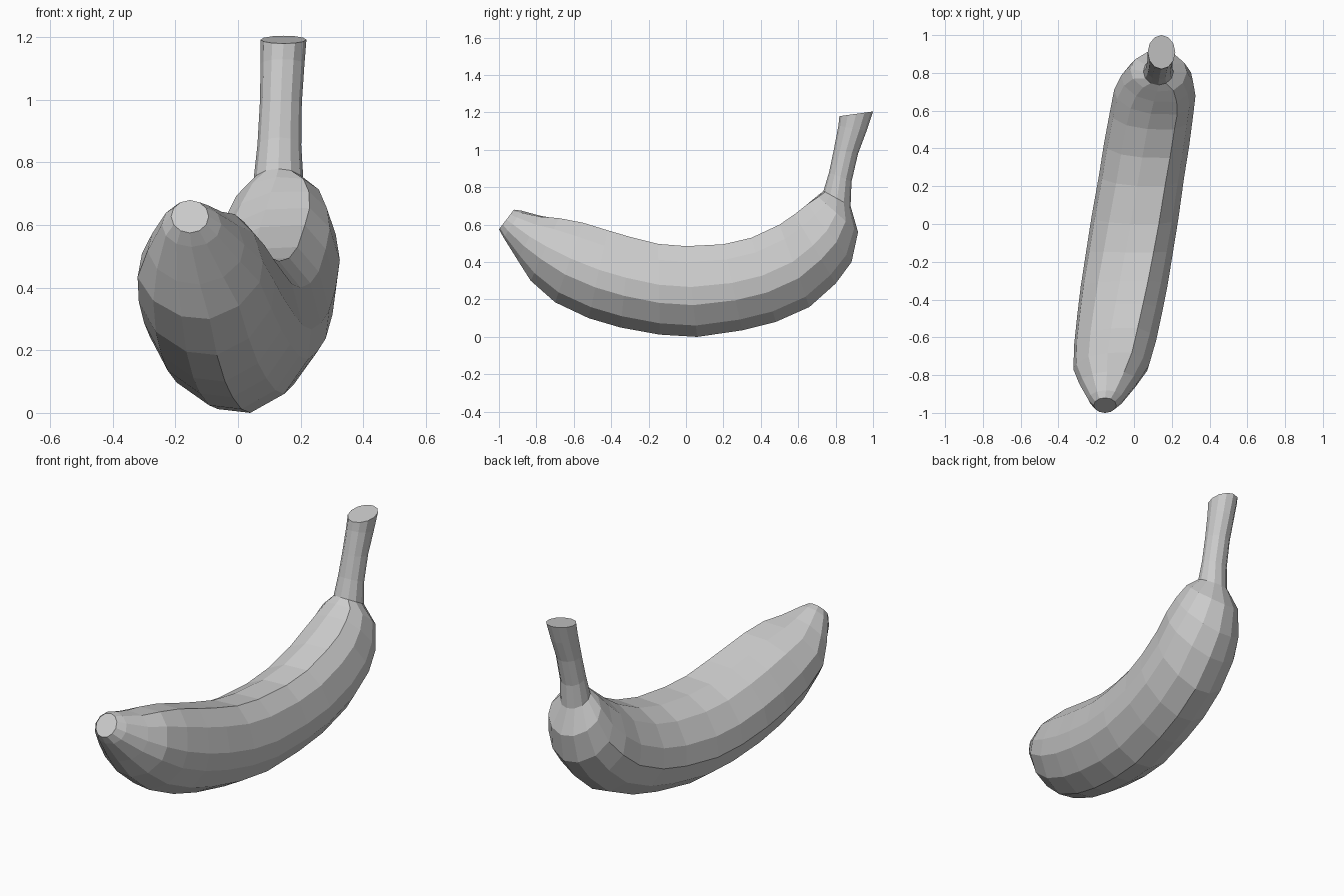
import bpy
import bmesh
import math
from mathutils import Vector

cube = bpy.data.objects.get("Cube")
if cube:
    bpy.data.objects.remove(cube, do_unlink=True)

# Single peel colour
peel = bpy.data.materials.new("grey_peel")
peel.use_nodes = True
colour = (0.6, 0.6, 0.6, 1.0)
peel.diffuse_color = colour
peel.node_tree.nodes["Principled BSDF"].inputs["Base Color"].default_value = colour

# Lengthwise rings: inner-curve y, z, outer-curve y, z, half width
RINGS = [
    (-.92, .68, -1, .575, .06), (-.88, .675, -.975, .53, .095),
    (-.78, .65, -.9, .41, .155), (-.68, .635, -.83, .3, .2),
    (-.55, .61, -.7, .185, .217), (-.42, .57, -.52, .1, .225),
    (-.3, .535, -.35, .05, .23), (-.15, .497, -.14, .012, .23),
    (0, .485, .06, 0, .23), (.2, .495, .3, .035, .225),
    (.35, .53, .48, .08, .225), (.5, .6, .66, .16, .22),
    (.58, .655, .8, .285, .215), (.645, .71, .885, .4, .19),
    (.7, .755, .92, .56, .15), (.735, .78, .88, .7, .08),
    (.765, .88, .885, .83, .07), (.79, 1, .92, .98, .067),
    (.815, 1.13, .965, 1.1, .07), (.82, 1.18, 1, 1.205, .073),
]

# Cross-section of the fruit, with its ridge on the inner left side
SECTION = [
    (.55, 1), (-.1, .97), (-.6, .72), (-.93, .25), (-1, -.2), (-.75, -.65),
    (-.3, -.95), (.15, -1), (.62, -.75), (.95, -.3), (1, .1), (.85, .65),
]


def ring_points(inner_y, inner_z, outer_y, outer_z, half_width):
    """Place one cross-section, turning round towards the narrow ends."""
    inner = Vector((0, inner_y, inner_z))
    outer = Vector((0, outer_y, outer_z))
    centre = (inner + outer) / 2
    centre.x = centre.y * .16
    up = (inner - outer) / 2
    ridged = max(0, min(1, (half_width - .1) / .1))
    points = []
    for i, (side, height) in enumerate(SECTION):
        angle = math.tau * (i + .5) / len(SECTION) + math.radians(45)
        side = ridged * side + (1 - ridged) * math.cos(angle)
        height = ridged * height + (1 - ridged) * math.sin(angle)
        points.append(centre + Vector((side * half_width, 0, 0)) + up * height)
    return points


# Loft the body, tip and stem as one faceted skin
bm = bmesh.new()
loops = [[bm.verts.new(p) for p in ring_points(*ring)] for ring in RINGS]
count = len(SECTION)
for near, far in zip(loops, loops[1:]):
    for i in range(count):
        j = (i + 1) % count
        bm.faces.new((near[i], near[j], far[j], far[i]))
bm.faces.new(loops[0])
bm.faces.new(loops[-1])
bmesh.ops.recalc_face_normals(bm, faces=bm.faces[:])

mesh = bpy.data.meshes.new("banana")
bm.to_mesh(mesh)
bm.free()
mesh.materials.append(peel)
banana = bpy.data.objects.new("banana", mesh)
bpy.context.collection.objects.link(banana)
